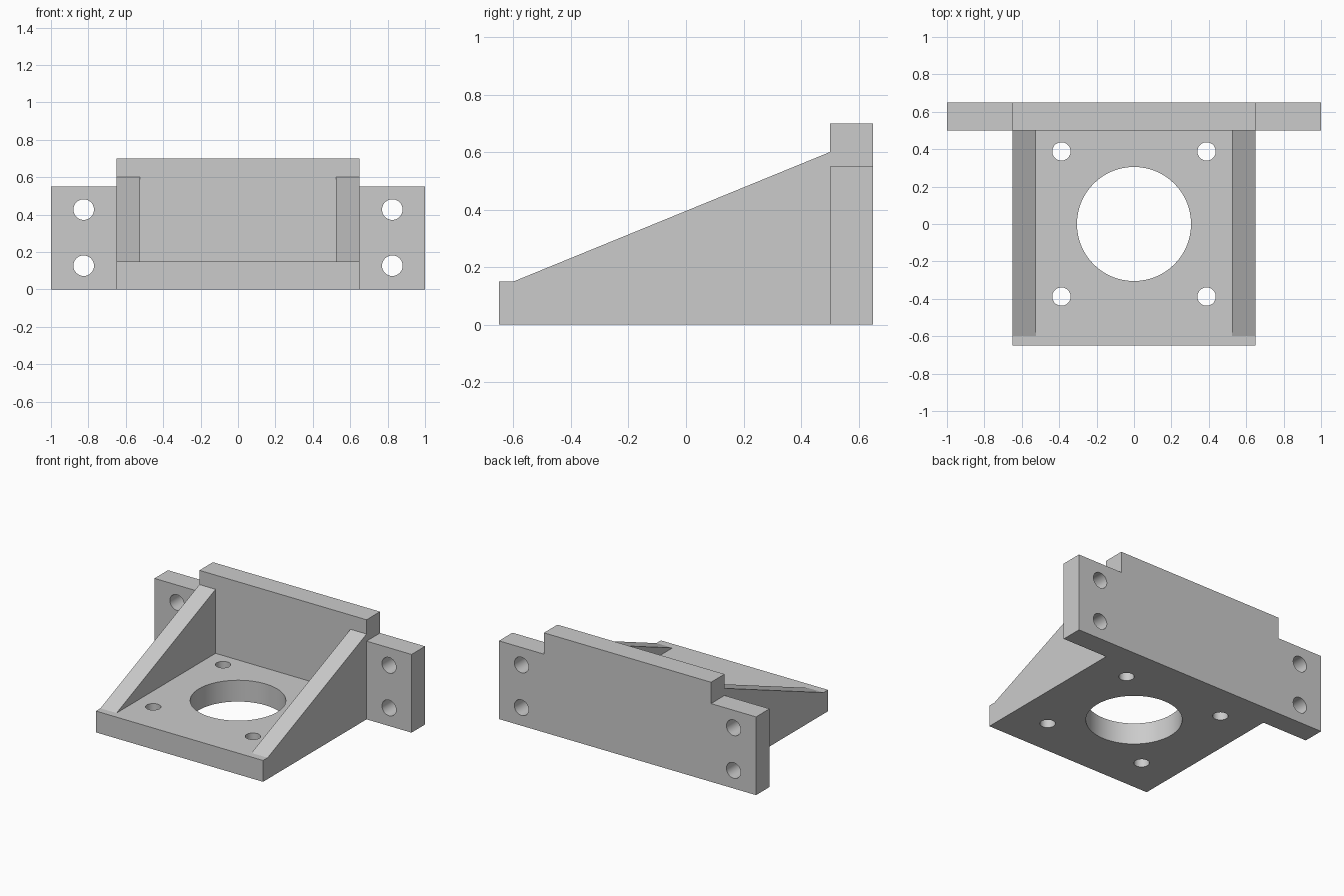
import bpy
import bmesh
import math
from mathutils import Matrix, Vector

cube = bpy.data.objects.get("Cube")
if cube:
    bpy.data.objects.remove(cube, do_unlink=True)

grey = bpy.data.materials.new("plain grey")
grey.use_nodes = True
colour = (0.6, 0.6, 0.6, 1)
grey.diffuse_color = colour
grey.node_tree.nodes["Principled BSDF"].inputs["Base Color"].default_value = colour

HALF = 0.65      # half width of the body
BACK = 0.5       # front face of the mounting plate
THICK = 0.15     # floor and plate thickness


def finish(name, bm):
    bmesh.ops.recalc_face_normals(bm, faces=bm.faces)
    mesh = bpy.data.meshes.new(name)
    bm.to_mesh(mesh)
    bm.free()
    mesh.materials.append(grey)
    obj = bpy.data.objects.new(name, mesh)
    bpy.context.collection.objects.link(obj)
    return obj


def extrude_profile(name, points, offset):
    bm = bmesh.new()
    face = bm.faces.new([bm.verts.new(p) for p in points])
    result = bmesh.ops.extrude_face_region(bm, geom=[face])
    moved = [v for v in result["geom"] if isinstance(v, bmesh.types.BMVert)]
    bmesh.ops.translate(bm, verts=moved, vec=Vector(offset))
    return finish(name, bm)


def drill(name, radius, centre, along_y=False):
    bm = bmesh.new()
    turn = Matrix.Rotation(math.pi / 2 if along_y else 0, 4, "X")
    bmesh.ops.create_cone(bm, cap_ends=True, segments=64, radius1=radius,
                          radius2=radius, depth=0.5,
                          matrix=Matrix.Translation(centre) @ turn)
    return finish(name, bm)


def combine(target, tool, operation):
    mod = target.modifiers.new(operation.lower(), "BOOLEAN")
    mod.operation = operation
    mod.solver = "EXACT"
    mod.object = tool
    bpy.context.view_layer.objects.active = target
    bpy.ops.object.modifier_apply(modifier=mod.name)
    bpy.data.objects.remove(tool, do_unlink=True)


# Stepped mounting plate
half_outline = [(1, 0), (1, 0.55), (HALF, 0.55), (HALF, 0.7)]
outline = half_outline + [(-x, z) for x, z in reversed(half_outline)]
bracket = extrude_profile("motor_bracket", [(x, BACK, z) for x, z in outline],
                          (0, THICK, 0))

# Floor plate
floor = extrude_profile("floor_plate",
                        [(-HALF, -HALF, 0), (HALF, -HALF, 0),
                         (HALF, BACK, 0), (-HALF, BACK, 0)], (0, 0, THICK))
combine(bracket, floor, "UNION")

# Sloped side gussets
slope = [(-0.6, THICK), (BACK, THICK), (BACK, 0.6)]
for side in (-1, 1):
    gusset = extrude_profile("side_gusset",
                             [(side * HALF, y, z) for y, z in slope],
                             (-side * 0.125, 0, 0))
    combine(bracket, gusset, "UNION")

# Motor opening, floor screw holes and plate screw holes
combine(bracket, drill("motor_opening", 0.305, (0, 0, 0.1)), "DIFFERENCE")
for side in (-1, 1):
    for end in (-1, 1):
        combine(bracket, drill("floor_hole", 0.049,
                               (side * 0.388, end * 0.388, 0.1)), "DIFFERENCE")
    for height in (0.127, 0.427):
        combine(bracket, drill("plate_hole", 0.055,
                               (side * 0.825, 0.575, height), True), "DIFFERENCE")

# Clean flat faces with smooth hole walls
bm = bmesh.new()
bm.from_mesh(bracket.data)
bmesh.ops.remove_doubles(bm, verts=bm.verts, dist=0.0001)
bmesh.ops.dissolve_limit(bm, angle_limit=math.radians(1), verts=bm.verts, edges=bm.edges)
bm.to_mesh(bracket.data)
bm.free()
bpy.ops.object.select_all(action="DESELECT")
bracket.select_set(True)
bpy.context.view_layer.objects.active = bracket
bpy.ops.object.shade_smooth_by_angle(angle=math.radians(20))
